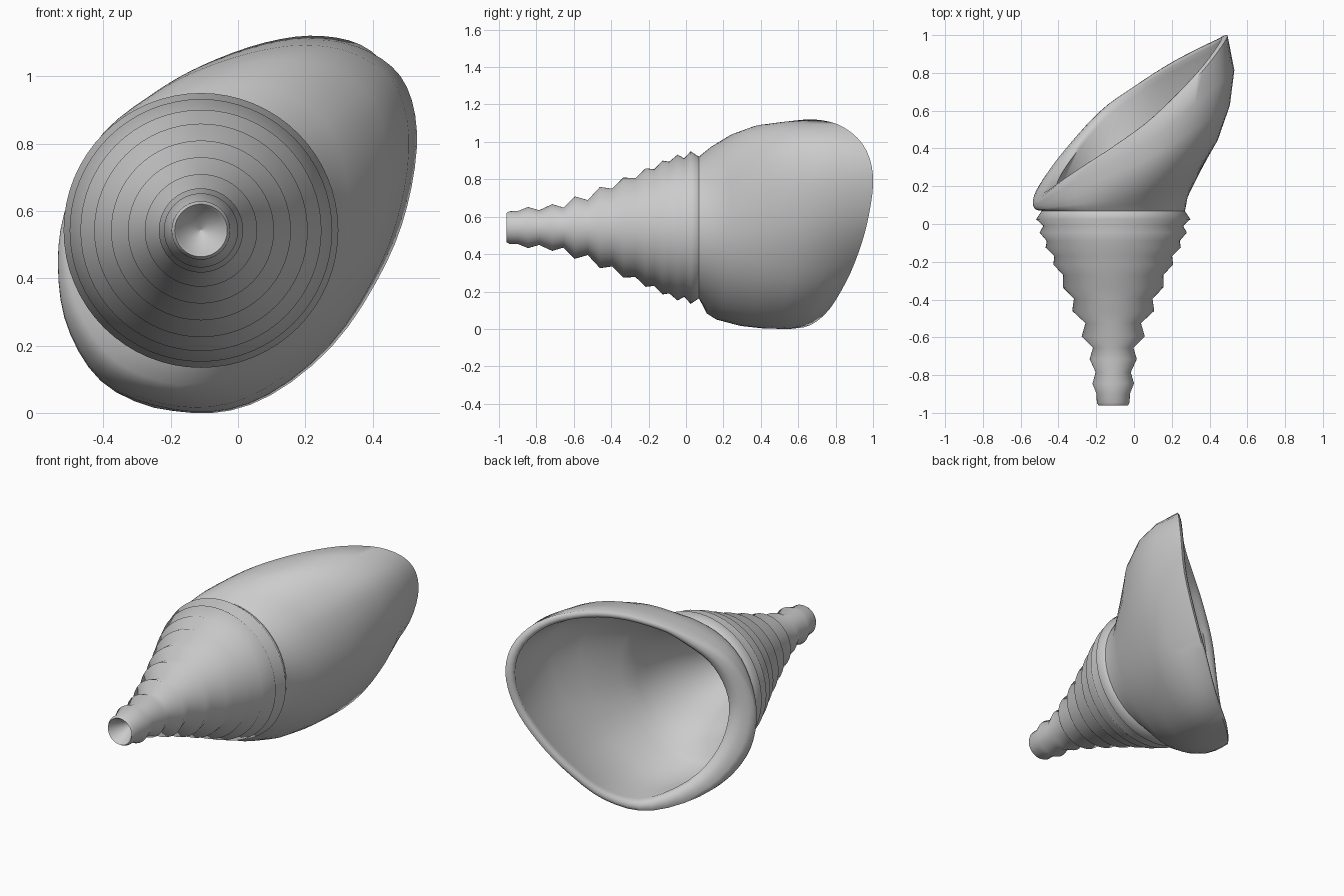
import bpy, bmesh, math
from mathutils import Vector

cube = bpy.data.objects.get("Cube")
if cube:
    bpy.data.objects.remove(cube)

AXIS = Vector((-0.11, 0, 0.542))      # coiling axis runs along y
SEGMENTS = 64

grey = bpy.data.materials.new("shell_grey")
grey.use_nodes = True
colour = (0.6, 0.6, 0.6, 1)
grey.diffuse_color = colour
grey.node_tree.nodes["Principled BSDF"].inputs["Base Color"].default_value = colour


def skin(name, rings, cap, angle):
    """Join rings of points into a smooth-shaded surface, closing the ring numbered cap."""
    bm = bmesh.new()
    rows = [[bm.verts.new(p) for p in ring] for ring in rings]
    for a, b in zip(rows, rows[1:]):
        for i in range(len(a)):
            j = (i + 1) % len(a)
            bm.faces.new((a[i], a[j], b[j], b[i]))
    bm.faces.new(rows[cap])
    bmesh.ops.recalc_face_normals(bm, faces=bm.faces)
    mesh = bpy.data.meshes.new(name)
    bm.to_mesh(mesh)
    bm.free()
    mesh.materials.append(grey)
    obj = bpy.data.objects.new(name, mesh)
    bpy.context.collection.objects.link(obj)
    bpy.ops.object.select_all(action='DESELECT')
    obj.select_set(True)
    bpy.context.view_layer.objects.active = obj
    bpy.ops.object.shade_smooth_by_angle(angle=math.radians(angle))


def polar(y, r, t):
    return Vector((AXIS.x + r * math.cos(t), y, AXIS.z + r * math.sin(t)))


def spline(points, count):
    """Closed Catmull-Rom curve through the points."""
    n, out = len(points), []
    for k in range(count):
        u = k * n / count
        i, f = int(u), u % 1
        a, b, c, d = (points[(i + s) % n] for s in (-1, 0, 1, 2))
        out.append(0.5 * (2 * b + (c - a) * f + (2 * a - 5 * b + 4 * c - d) * f ** 2
                          + (3 * b - a - 3 * c + d) * f ** 3))
    return out


# Ridged spire: cupped tip, then widening steps (y, radius)
spire_profile = [(-.82, .004), (-.95, .07), (-.96, .078), (-.945, .087), (-.9, .088),
                 (-.845, .11), (-.785, .093), (-.715, .125), (-.655, .107),
                 (-.595, .167), (-.525, .147), (-.46, .217), (-.395, .208),
                 (-.335, .267), (-.27, .265), (-.215, .317), (-.17, .312),
                 (-.125, .358), (-.09, .352), (-.045, .39), (-.01, .37),
                 (.025, .408), (.075, .375)]
turn = [2 * math.pi * i / SEGMENTS for i in range(SEGMENTS)]
skin("spire", [[polar(y, r, t) for t in turn] for y, r in spire_profile], 0, 100)

# Slanted mouth rim: x, y, z and bulge of the wall behind it
rim_table = [(.495, 1, .82, 1.06), (.455, .98, .62, 1.09), (.35, .93, .43, 1.16),
             (.2, .85, .24, 1.2), (.02, .735, .07, 1.1), (-.18, .59, .005, 1),
             (-.39, .36, .08, 1), (-.505, .2, .25, 1), (-.535, .12, .45, 1),
             (-.505, .12, .63, 1), (-.41, .19, .82, 1), (-.25, .3, .95, 1),
             (-.1, .4, 1.035, .99), (.08, .53, 1.1, .98), (.24, .68, 1.12, .98),
             (.38, .83, 1.085, .99), (.47, .95, .98, 1.03)]
rim = spline([Vector(row) for row in rim_table], SEGMENTS)
centre = sum((p.xyz for p in rim), Vector()) / len(rim)
facing = Vector((-.67, .73, .13)).normalized()


def wall(along, swell, inset=0, start=.38):
    """Ring of the body wall part-way from the spire to the rim."""
    ring = []
    for p in rim:
        off = p.xyz - AXIS
        t, far = math.atan2(off.z, off.x), math.hypot(off.x, off.z)
        # the wall swells late on the long side and early underneath
        pace = max(.4, 1 + .7 * math.cos(t) + .5 * min(0, math.sin(t)))
        radius = start + (far * p.w - start) * swell ** pace
        ring.append(polar(.07 + (p.y - .07) * along, radius - inset, t))
    return ring


def lip(width, forward):
    """Ring across the lip, which is broader on the side near the axis."""
    return [centre + (p.xyz - centre) * (1 - width * (1 + 3 * max(0, -.15 - p.x)))
            + facing * forward for p in rim]


# Body whorl: outer wall, rounded lip, inner wall, closed throat
stations = [(0, 0), (.08, .2), (.18, .45), (.4, .8), (.6, .95), (.8, 1)]
outer = [wall(a, s) for a, s in stations]
edge = [lip(0, 0), lip(.02, .008), lip(.05, .01), lip(.08, -.003), lip(.09, -.03)]
inner = [wall(a, s, .06) for a, s in reversed(stations[:-1])]
throat = [[polar(y, r, math.atan2(p.z - AXIS.z, p.x - AXIS.x)) for p in rim]
          for y, r in [(-.1, .25), (-.3, .16), (-.5, .08)]]
skin("body_whorl", outer + edge + inner + throat, -1, 60)
